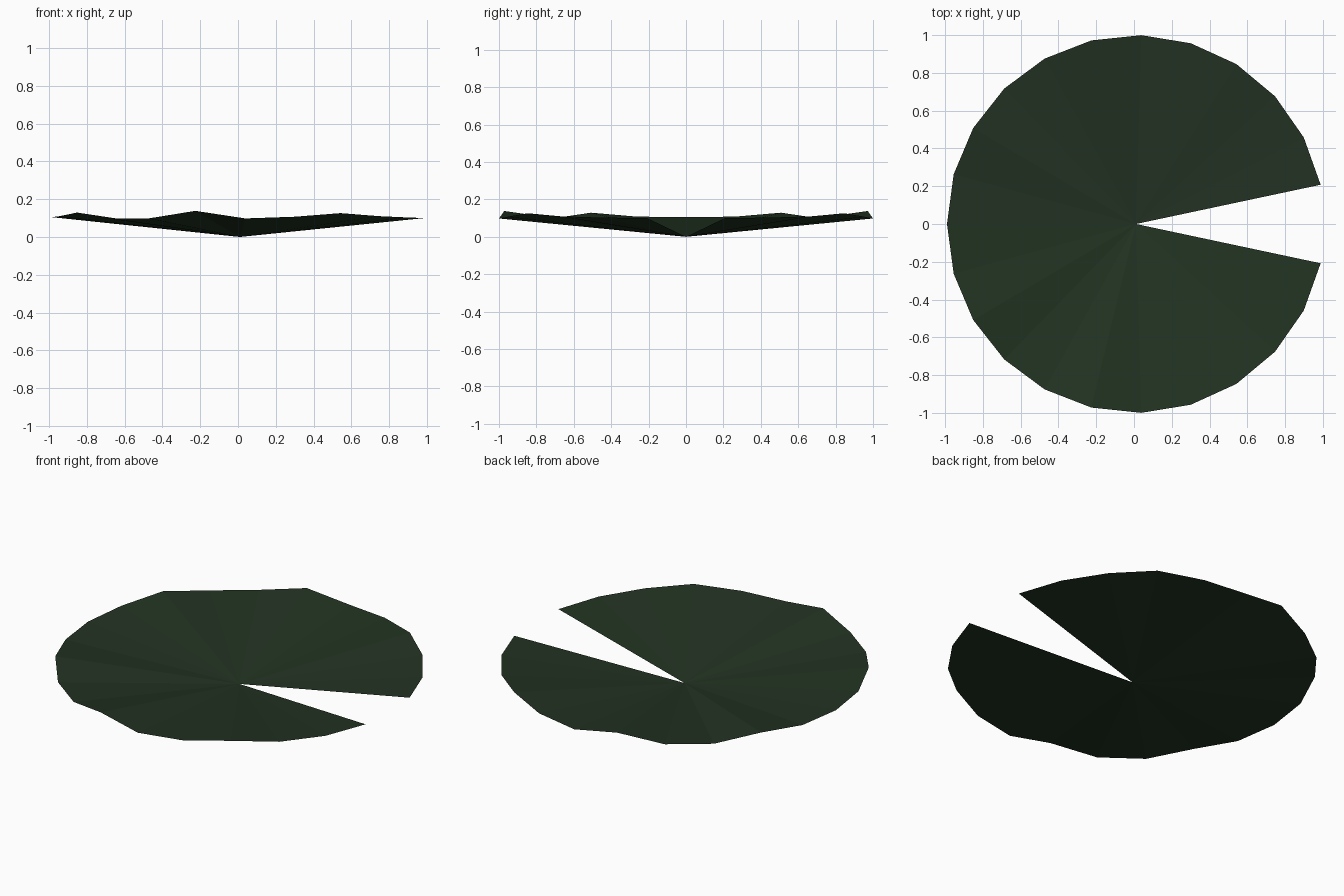
import bpy, bmesh, math

if "Cube" in bpy.data.objects:
    bpy.data.objects.remove(bpy.data.objects["Cube"])

# One flat dark green
green = bpy.data.materials.new("dark leaf green")
green.diffuse_color = (0.016, 0.033, 0.016, 1)
green.use_nodes = True
green.node_tree.nodes["Principled BSDF"].inputs["Base Color"].default_value = green.diffuse_color

# Rim heights from the notch edge round to the back, mirrored in y
half = [0.10, 0.103, 0.11, 0.126, 0.107, 0.098, 0.138, 0.098, 0.098, 0.129, 0.108, 0.105]
heights = half + half[-2::-1]
notch = math.radians(12)
step = (2 * math.pi - 2 * notch) / (len(heights) - 1)

# Lily pad: notched fan of triangles rising from the apex to a wavy rim
bm = bmesh.new()
apex = bm.verts.new((0.01, 0, 0))
rim = [bm.verts.new((0.01 + math.cos(notch + i * step), math.sin(notch + i * step), z))
       for i, z in enumerate(heights)]
for a, b in zip(rim, rim[1:]):
    bm.faces.new((apex, a, b))

mesh = bpy.data.meshes.new("lily_pad")
bm.to_mesh(mesh)
bm.free()
mesh.materials.append(green)
bpy.context.collection.objects.link(bpy.data.objects.new("lily_pad", mesh))
